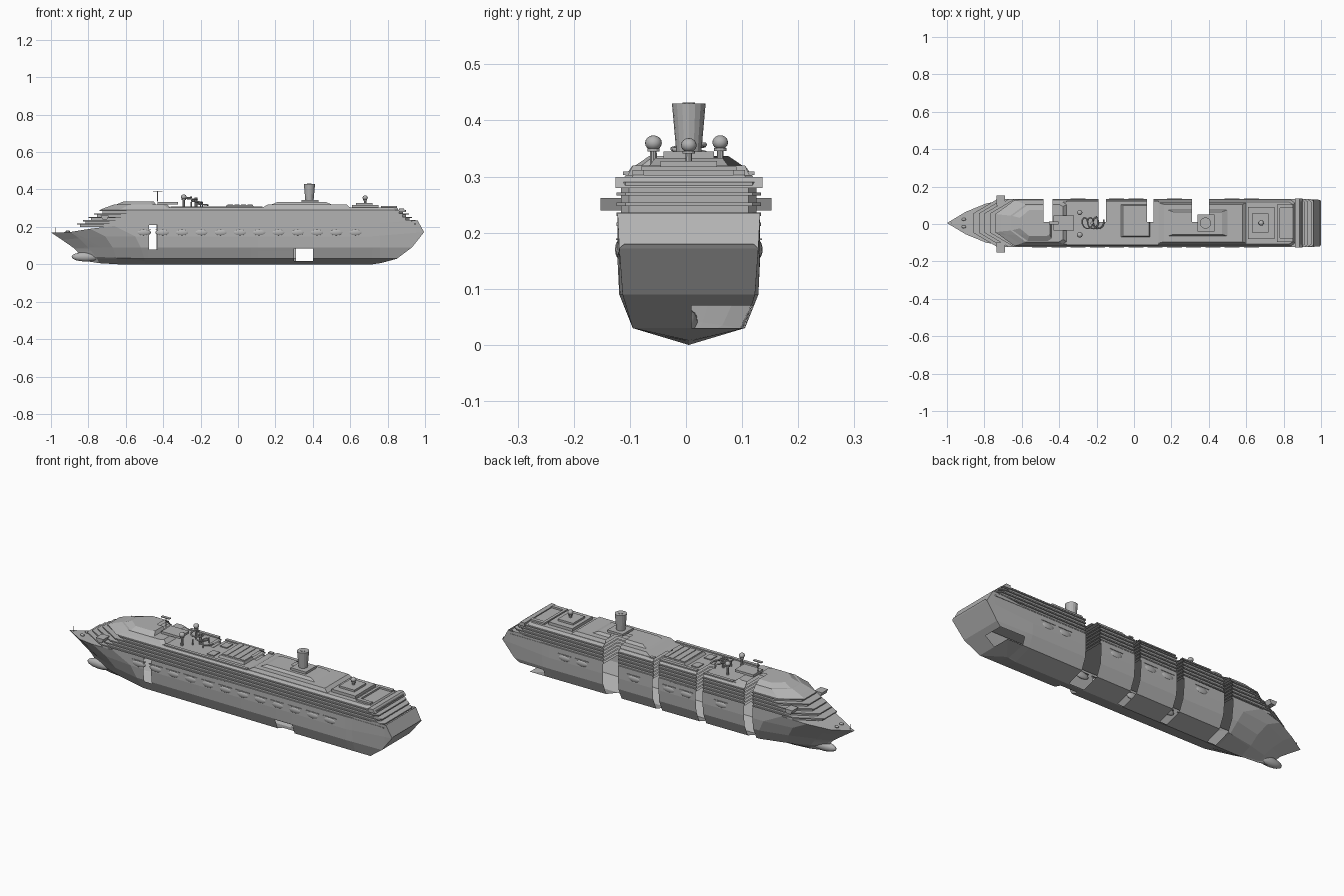
import bpy, bmesh, math
from mathutils import Vector

if "Cube" in bpy.data.objects:
    bpy.data.objects.remove(bpy.data.objects["Cube"])

YC = 0.005  # centreline of the ship
grey = bpy.data.materials.new("light grey")
grey.diffuse_color = (0.45, 0.45, 0.45, 1)
grey.use_nodes = True
grey.node_tree.nodes["Principled BSDF"].inputs["Base Color"].default_value = grey.diffuse_color

# open panels in the shell: x0, x1, y0, y1, z0, z1
GAPS = [(-.485, -.435, .01, 1, -1, 1), (-.19, -.15, .01, 1, -1, 1),
        (.07, .105, .01, 1, -1, 1), (.31, .40, .01, 1, -1, 1),
        (-.475, -.43, -1, -.06, .08, .21), (.30, .40, -1, -.05, -1, .085),
        (.76, .95, .01, 1, .03, .07)]


def cut_gaps(bm):
    for g in GAPS:
        for i, v in enumerate(g):
            if abs(v) == 1:
                continue
            n = Vector((0, 0, 0))
            n[i // 2] = 1
            bmesh.ops.bisect_plane(bm, geom=bm.verts[:] + bm.edges[:] + bm.faces[:],
                                   plane_co=n * v, plane_no=n)
        dead = []
        for f in bm.faces:
            c = f.calc_center_median()
            if all(g[2 * k] < c[k] < g[2 * k + 1] for k in range(3)):
                dead.append(f)
        bmesh.ops.delete(bm, geom=dead, context='FACES')


def finish(name, bm, cut=False, smooth=False):
    bmesh.ops.remove_doubles(bm, verts=bm.verts[:], dist=1e-5)
    bmesh.ops.recalc_face_normals(bm, faces=bm.faces[:])
    if cut:
        cut_gaps(bm)
    for f in bm.faces:
        f.smooth = smooth
    me = bpy.data.meshes.new(name)
    bm.to_mesh(me)
    bm.free()
    me.materials.append(grey)
    ob = bpy.data.objects.new(name, me)
    bpy.context.collection.objects.link(ob)
    return ob


def prism(name, low, z0, high, z1, cut=False):
    """Solid between two outlines with equal point counts."""
    bm = bmesh.new()
    a = [bm.verts.new((x, y + YC, z0)) for x, y in low]
    b = [bm.verts.new((x, y + YC, z1)) for x, y in high]
    n = len(a)
    bm.faces.new(a)
    bm.faces.new(b)
    for i in range(n):
        bm.faces.new((a[i], a[(i + 1) % n], b[(i + 1) % n], b[i]))
    return finish(name, bm, cut)


def rect(x0, x1, y0, y1):
    return [(x0, y0), (x1, y0), (x1, y1), (x0, y1)]


def box(name, x0, x1, y0, y1, z0, z1, cut=False):
    r = rect(x0, x1, y0, y1)
    return prism(name, r, z0, r, z1, cut)


def deck_plan(front, rear, hw, nose=.13):
    half = [(front, .4 * hw), (front + nose, hw), (rear - .02, hw), (rear, .88 * hw)]
    return half + [(x, -y) for x, y in reversed(half)]


def ellipsoid(name, c, r, seg=16):
    bm = bmesh.new()
    bmesh.ops.create_uvsphere(bm, u_segments=seg, v_segments=8, radius=1)
    for v in bm.verts:
        v.co = Vector((v.co.x * r[0] + c[0], v.co.y * r[1] + c[1] + YC, v.co.z * r[2] + c[2]))
    return finish(name, bm, smooth=True)


def cylinder(name, c, r0, r1, h, seg=12, sx=1):
    ring = [(math.cos(i * math.tau / seg), math.sin(i * math.tau / seg)) for i in range(seg)]
    return prism(name, [(c[0] + x * r0 * sx, c[1] + y * r0) for x, y in ring], c[2],
                 [(c[0] + x * r1 * sx, c[1] + y * r1) for x, y in ring], c[2] + h)


# hull: stations from stem to transom, each from keel up to deck edge
mid = [(0, 0), (.10, .03), (.124, .09), (.127, .15), (.127, .205)]
stations = [
    [(-.80, 0, .015), (-.84, 0, .045), (-.875, 0, .085), (-.94, 0, .13), (-1, 0, .17)],
    [(-.74, 0, .006), (-.76, .025, .04), (-.80, .04, .09), (-.85, .055, .14), (-.90, .06, .172)],
    [(-.64, 0, 0), (-.65, .06, .035), (-.67, .085, .09), (-.71, .108, .15), (-.79, .105, .19)],
    [(-.5, 0, 0), (-.5, .092, .03), (-.52, .12, .09), (-.55, .127, .15), (-.66, .127, .205)],
    [(.72, y, z) for y, z in mid],
    [(.77, 0, .008), (.85, .1, .03), (.93, .118, .09), (.995, .124, .172), (.96, .127, .235)],
]
stations[4] = [(x, y, z + (.012 if z > .2 else 0)) for x, y, z in stations[4]]
bm = bmesh.new()
rings = []
for s in stations:
    ring = [(x, -y, z) for x, y, z in reversed(s)] + s[1:]
    rings.append([bm.verts.new((x, y + YC, z)) for x, y, z in ring])
for a, b in zip(rings, rings[1:]):
    for i in range(8):
        bm.faces.new((a[i], a[i + 1], b[i + 1], b[i]))
for k in (0, 1, 2):  # foredeck
    bm.faces.new((rings[k][0], rings[k + 1][0], rings[k + 1][8], rings[k][8]))
last = rings[-1]
for i in range(3):  # transom
    bm.faces.new((last[i], last[i + 1], last[7 - i], last[8 - i]))
bm.faces.new((last[3], last[4], last[5]))
flat = [bm.verts.new((1.0, s * .115 + YC, .18)) for s in (-1, 1)]
bm.faces.new((last[1], last[7], flat[1], flat[0]))
finish("hull", bm, cut=True)
ellipsoid("bulbous_bow", (-.815, -YC, .04), (.075, .022, .025))

# stacked balcony decks: recessed wall and projecting slab
for i in range(5):
    z = .2 + .018 * i
    front, rear = -.86 + .03 * i, .965 - .017 * i
    wall = deck_plan(front + .015, rear - .015, .121)
    slab = deck_plan(front, rear, .1285)
    prism("deck_wall_%d" % i, wall, z, wall, z + .012, True)
    prism("deck_slab_%d" % i, slab, z + .012, slab, z + .018, True)
prism("stern_screen", rect(.86, .90, -.131, .131), .28, rect(.86, .885, -.131, .131), .299)

# upper decks
prism("upper_deck", deck_plan(-.74, .86, .122, .1), .29, deck_plan(-.71, .85, .112, .1), .303, True)
prism("forward_house", deck_plan(-.71, -.36, .112, .1), .303,
      deck_plan(-.66, -.38, .10, .08), .32, True)
prism("forward_roof", deck_plan(-.65, -.44, .095, .08), .32,
      deck_plan(-.61, -.45, .07, .05), .337, True)
prism("pool_roof", rect(-.07, .085, -.075, .10), .303, rect(-.06, .08, -.07, .095), .316, True)
for i in range(4):
    x = -.055 + i * .035
    box("pool_roof_panel", x, x + .027, -.06, .085, .316, .319, True)
prism("aft_house", rect(.13, .60, -.108, .108), .303, rect(.16, .58, -.10, .10), .32, True)
prism("funnel_house", rect(.18, .50, -.07, .07), .32, rect(.21, .47, -.06, .06), .333, True)
box("funnel_base", .34, .43, -.045, .045, .333, .345)
box("stern_house", .61, .75, -.085, .085, .303, .318)
box("stern_house_roof", .63, .72, -.05, .05, .318, .328)
for s in (-1, 1):  # raised side walkways
    y0, y1 = sorted((s * .10, s * .117))
    box("side_walkway", -.36, .13, y0, y1, .303, .309, True)
    box("stern_pool_side", .77, .85, *sorted((s * .08, s * .10)), .303, .312)
    box("sun_deck_bench", -.13, -.09, *sorted((s * .03, s * .08)), .303, .308)
box("stern_pool_end", .765, .78, -.1, .1, .303, .312)

# funnel flares toward the top
cylinder("funnel", (.382, 0, .34), .022, .03, .09, 16)
cylinder("funnel_pipe", (.382, 0, .425), .012, .012, .007, 10)

# radar domes
for x, y, z, r in ((-.29, -.063, .36, .015), (-.29, .056, .361, .014), (.68, 0, .356, .014)):
    cylinder("dome_pedestal", (x, y, .303), .007, .006, z - .313, 10)
    cylinder("dome_collar", (x, y, z - .015), .011, .011, .005, 12)
    ellipsoid("radar_dome", (x, y, z), (r, r, r * .9))

# mast and radar bar
cylinder("mast", (-.43, 0, .337), .003, .002, .053, 6)
box("radar_bar", -.455, -.405, -.008, .008, .388, .392)
box("mast_house", -.43, -.32, -.04, .04, .32, .332)

# water slide
pts = [(-.27 + .09 * t / 30 + .022 * math.cos(t * .65), .03 * math.sin(t * .65) + YC,
        .36 - .0015 * t) for t in range(31)]
cu = bpy.data.curves.new("water_slide", 'CURVE')
cu.dimensions = '3D'
cu.bevel_depth = .004
cu.bevel_resolution = 1
sp = cu.splines.new('POLY')
sp.points.add(len(pts) - 1)
for p, q in zip(sp.points, pts):
    p.co = (*q, 1)
cu.materials.append(grey)
bpy.context.collection.objects.link(bpy.data.objects.new("water_slide", cu))
cylinder("slide_tower", (-.225, 0, .303), .008, .008, .055, 8)
for x, y in ((-.20, .035), (-.19, -.03), (-.25, -.03)):
    cylinder("slide_post", (x, y, .303), .003, .003, .03, 6)

# bridge wings and bow fittings
for s in (-1, 1):
    y0, y1 = sorted((s * .10 - YC, s * .152 - YC))
    prism("bridge_wing", rect(-.725, -.70, y0, y1), .24, rect(-.735, -.69, y0, y1), .262)
    ellipsoid("winch", (-.91, s * .02, .176), (.012, .008, .006), 8)
cylinder("bow_mast", (-.975, 0, .168), .002, .002, .03, 6)

# lifeboats in a row along both sides
for i in range(12):
    x = -.505 + i * .103
    for s in (-1, 1):
        if s > 0 and any(g[0] - .035 < x < g[1] + .035 for g in GAPS[:4]):
            continue
        ellipsoid("lifeboat", (x, s * .122, .17), (.04, .0095, .018), 12)
        box("davit_rail", x - .04, x + .04, *sorted((s * .12, s * .13)), .187, .19)
